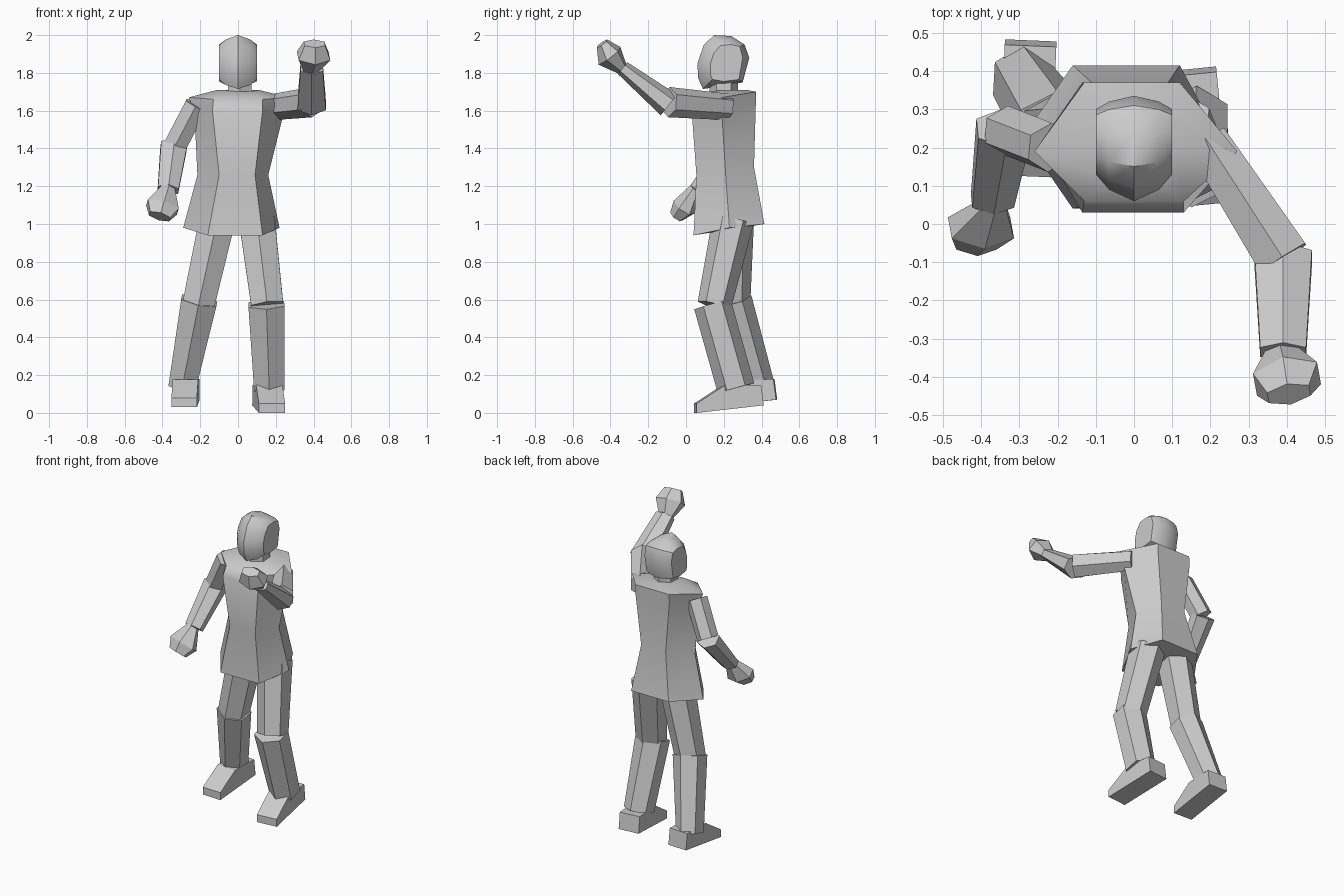
import bpy, bmesh, math
from mathutils import Vector

cube = bpy.data.objects.get("Cube")
if cube:
    bpy.data.objects.remove(cube, do_unlink=True)

grey = bpy.data.materials.new("plain_grey")
grey.use_nodes = True
grey.diffuse_color = (0.6, 0.6, 0.6, 1)
grey.node_tree.nodes["Principled BSDF"].inputs["Base Color"].default_value = (0.6, 0.6, 0.6, 1)


def loft(name, rings, smooth=False):
    """Skin a list of equal point loops and cap both ends."""
    bm = bmesh.new()
    loops = [[bm.verts.new(p) for p in ring] for ring in rings]
    n = len(loops[0])
    for a, b in zip(loops, loops[1:]):
        for i in range(n):
            j = (i + 1) % n
            bm.faces.new((a[i], a[j], b[j], b[i]))
    bm.faces.new(loops[0])
    bm.faces.new(loops[-1])
    bmesh.ops.recalc_face_normals(bm, faces=bm.faces)
    mesh = bpy.data.meshes.new(name)
    bm.to_mesh(mesh)
    bm.free()
    mesh.materials.append(grey)
    obj = bpy.data.objects.new(name, mesh)
    bpy.context.collection.objects.link(obj)
    if smooth:
        bpy.ops.object.select_all(action='DESELECT')
        obj.select_set(True)
        bpy.context.view_layer.objects.active = obj
        bpy.ops.object.shade_smooth_by_angle(angle=math.radians(35))
    return obj


def limb(name, stations, ridge):
    """Six-sided tube; stations are (centre, width, depth), one ridge points along 'ridge'."""
    pts = [Vector(s[0]) for s in stations]
    axis = (pts[-1] - pts[0]).normalized()
    deep = Vector(ridge)
    deep = (deep - axis * deep.dot(axis)).normalized()
    wide = axis.cross(deep)
    rings = []
    for p, (_, w, d) in zip(pts, stations):
        ring = []
        for k in range(6):
            a = k * math.pi / 3
            ring.append(p + wide * (w / 2 * math.sin(a) / 0.866) + deep * (d / 2 * math.cos(a)))
        rings.append(ring)
    return loft(name, rings)


def foot(name, heel, toe, width):
    """Wedge foot: profile of (fraction from heel to toe, height), extruded sideways."""
    heel, toe = Vector(heel), Vector(toe)
    side = (toe - heel).cross(Vector((0, 0, 1))).normalized() * width / 2
    profile = [(0, 0), (1, 0), (1, 0.05), (0.58, 0.13), (0.04, 0.11)]
    line = [heel.lerp(toe, t) + Vector((0, 0, h)) for t, h in profile]
    return loft(name, [[p - side for p in line], [p + side for p in line]])


# Torso: hexagonal rings from hem to collar
def torso_ring(xl, xr, left, right, yf, ys, yb, zf, zs, zb):
    return [(xl, yf, zf), (xr, yf, zf), (right, ys, zs),
            (xr * 0.92, yb, zb), (xl, yb, zb), (left, ys, zs)]


loft("torso", [
    torso_ring(-0.16, 0.13, -0.29, 0.22, 0.04, 0.23, 0.415, 0.94, 0.98, 1.0),
    torso_ring(-0.10, 0.09, -0.215, 0.16, 0.055, 0.21, 0.36, 1.26, 1.26, 1.3),
    torso_ring(-0.135, 0.13, -0.23, 0.24, 0.03, 0.19, 0.37, 1.6, 1.58, 1.65),
    torso_ring(-0.13, 0.13, -0.26, 0.27, 0.06, 0.19, 0.37, 1.66, 1.67, 1.7),
    torso_ring(-0.07, 0.07, -0.11, 0.11, 0.12, 0.2, 0.32, 1.7, 1.71, 1.71),
], smooth=True)

# Neck
limb("neck", [((0.01, 0.2, 1.66), 0.13, 0.15), ((0.01, 0.2, 1.78), 0.12, 0.15)], (0, -1, 0))

# Head: a side profile swept across, shrinking towards the temples
middle = [(0.09, 1.715), (0.065, 1.77), (0.06, 1.85), (0.095, 1.95), (0.15, 2.0),
          (0.24, 1.995), (0.31, 1.95), (0.335, 1.88), (0.30, 1.75), (0.2, 1.73)]
temple = [(0.14, 1.765), (0.13, 1.79), (0.13, 1.85), (0.145, 1.9), (0.18, 1.945),
          (0.24, 1.95), (0.285, 1.94), (0.3, 1.88), (0.28, 1.765), (0.2, 1.755)]
head_rings = []
for x in (-0.1, -0.065, 0, 0.065, 0.1):
    t = (abs(x) / 0.1) ** 2
    head_rings.append([(x, a[0] + (b[0] - a[0]) * t, a[1] + (b[1] - a[1]) * t)
                       for a, b in zip(middle, temple)])
loft("head", head_rings, smooth=True)

# Raised left arm
up, front = (0, 0, 1), (0, -1, 0)
limb("left_upper_arm", [((0.19, 0.22, 1.62), 0.11, 0.14),
                        ((0.39, -0.09, 1.645), 0.14, 0.16)], up)
limb("left_forearm", [((0.39, -0.09, 1.63), 0.15, 0.14),
                      ((0.39, -0.335, 1.825), 0.12, 0.08)], up)
limb("left_hand", [((0.385, -0.335, 1.815), 0.08, 0.06),
                   ((0.4, -0.405, 1.89), 0.17, 0.15),
                   ((0.405, -0.445, 1.955), 0.11, 0.07)], up)

# Lowered right arm
limb("right_upper_arm", [((-0.22, 0.2, 1.63), 0.12, 0.13),
                         ((-0.335, 0.245, 1.41), 0.12, 0.13)], front)
limb("right_forearm", [((-0.34, 0.25, 1.41), 0.14, 0.13),
                       ((-0.37, 0.06, 1.18), 0.11, 0.09)], front)
limb("right_hand", [((-0.37, 0.05, 1.19), 0.07, 0.06),
                    ((-0.4, -0.01, 1.09), 0.17, 0.13),
                    ((-0.415, -0.05, 1.04), 0.11, 0.08)], front)

# Legs
limb("left_thigh", [((0.1, 0.25, 1.02), 0.19, 0.22),
                    ((0.155, 0.15, 0.57), 0.17, 0.18)], front)
limb("left_shin", [((0.15, 0.14, 0.575), 0.19, 0.2),
                   ((0.165, 0.265, 0.13), 0.16, 0.2)], front)
limb("right_thigh", [((-0.11, 0.25, 1.02), 0.19, 0.22),
                     ((-0.21, 0.25, 0.57), 0.17, 0.18)], front)
limb("right_shin", [((-0.205, 0.25, 0.595), 0.19, 0.2),
                    ((-0.295, 0.38, 0.14), 0.145, 0.18)], front)

# Feet
foot("left_foot", (0.145, 0.405, 0.04), (0.18, 0.05, 0), 0.14)
foot("right_foot", (-0.27, 0.48, 0.07), (-0.285, 0.125, 0.03), 0.135)
